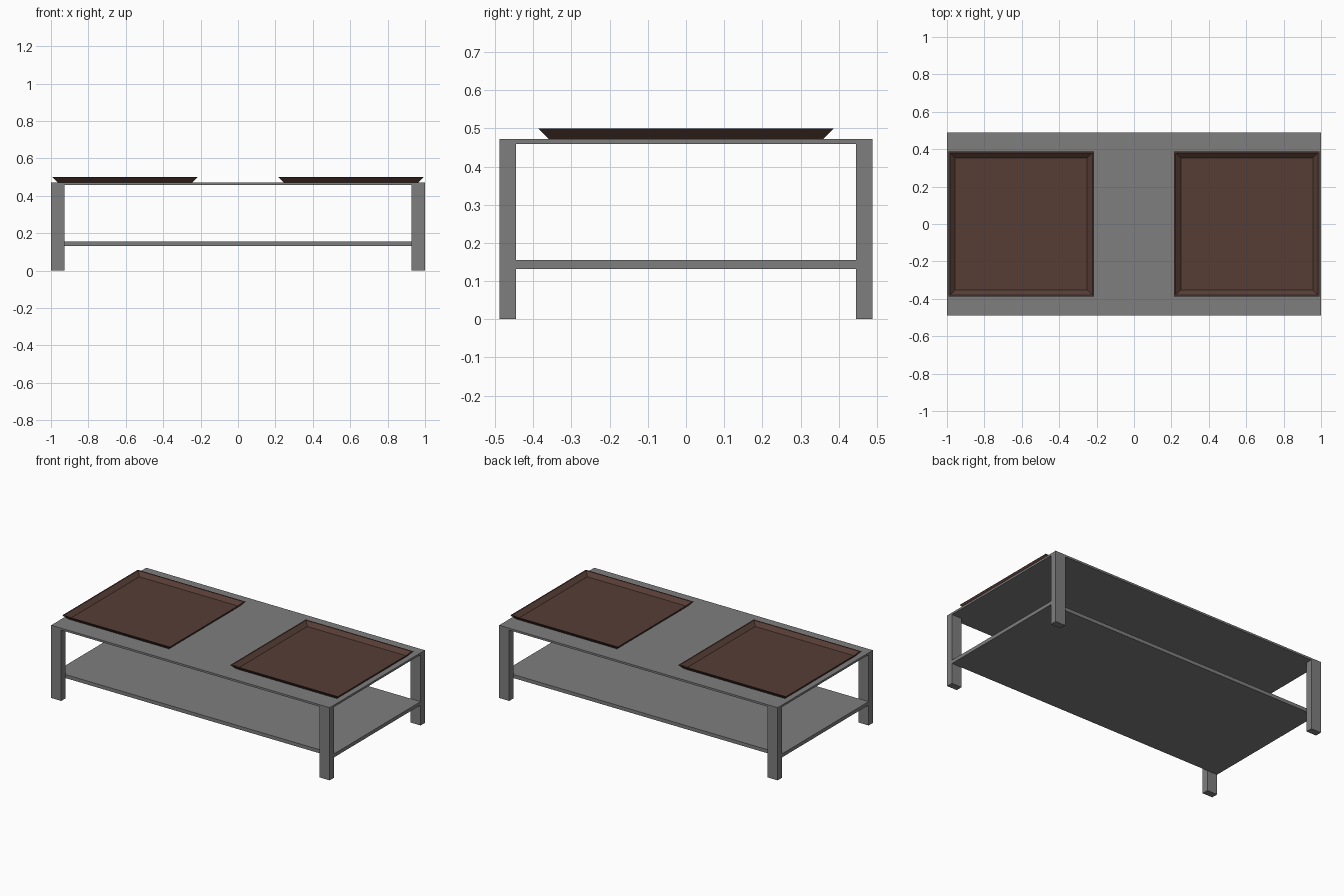
import bpy, bmesh

cube = bpy.data.objects.get("Cube")
if cube:
    bpy.data.objects.remove(cube, do_unlink=True)


def material(name, rgb):
    m = bpy.data.materials.new(name)
    m.use_nodes = True
    m.diffuse_color = (*rgb, 1)
    bsdf = next(n for n in m.node_tree.nodes if n.type == "BSDF_PRINCIPLED")
    bsdf.inputs["Base Color"].default_value = (*rgb, 1)
    return m


grey = material("grey paint", (0.21, 0.21, 0.21))
brown = material("brown wood", (0.092, 0.047, 0.036))


def loft(name, cx, cy, rings, mat):
    """Stack rectangular rings (half x, half y, z) and cap both ends."""
    bm = bmesh.new()
    loops = [[bm.verts.new((sx * hx, sy * hy, z))
              for sx, sy in ((-1, -1), (1, -1), (1, 1), (-1, 1))]
             for hx, hy, z in rings]
    for a, b in zip(loops, loops[1:]):
        for i in range(4):
            j = (i + 1) % 4
            bm.faces.new((a[i], a[j], b[j], b[i]))
    bm.faces.new(loops[0][::-1])
    bm.faces.new(loops[-1])
    bmesh.ops.recalc_face_normals(bm, faces=bm.faces)
    mesh = bpy.data.meshes.new(name)
    bm.to_mesh(mesh)
    bm.free()
    mesh.materials.append(mat)
    obj = bpy.data.objects.new(name, mesh)
    obj.location = (cx, cy, 0)
    bpy.context.collection.objects.link(obj)
    return obj


def box(name, cx, cy, hx, hy, z0, z1, mat):
    return loft(name, cx, cy, [(hx, hy, z0), (hx, hy, z1)], mat)


HALF_X, HALF_Y = 1.0, 0.488
LEG_X, LEG_Y = 0.036, 0.0215
TOP_UNDER, TOP = 0.459, 0.472

# Table top, and a lower shelf held between the front and back legs
box("table_top", 0, 0, HALF_X, HALF_Y, TOP_UNDER, TOP, grey)
box("lower_shelf", 0, 0, HALF_X, HALF_Y - 2 * LEG_Y, 0.132, 0.155, grey)

# Four legs
for sx, side in ((1, "left"), (-1, "right")):
    for sy, end in ((-1, "front"), (1, "back")):
        box(f"{end}_{side}_leg", sx * (HALF_X - LEG_X), sy * (HALF_Y - LEG_Y),
            LEG_X, LEG_Y, 0, TOP_UNDER, grey)

# Two square trays with flared walls: outside up, over the rim, inside down
outer_foot, outer_rim, inner_rim, floor = 0.36, 0.388, 0.38, 0.353
profile = [(outer_foot, TOP), (outer_rim, 0.5), (inner_rim, 0.5), (floor, 0.477)]
for sx, side in ((1, "left"), (-1, "right")):
    loft(f"{side}_tray", sx * 0.603, 0, [(h, h, z) for h, z in profile], brown)
